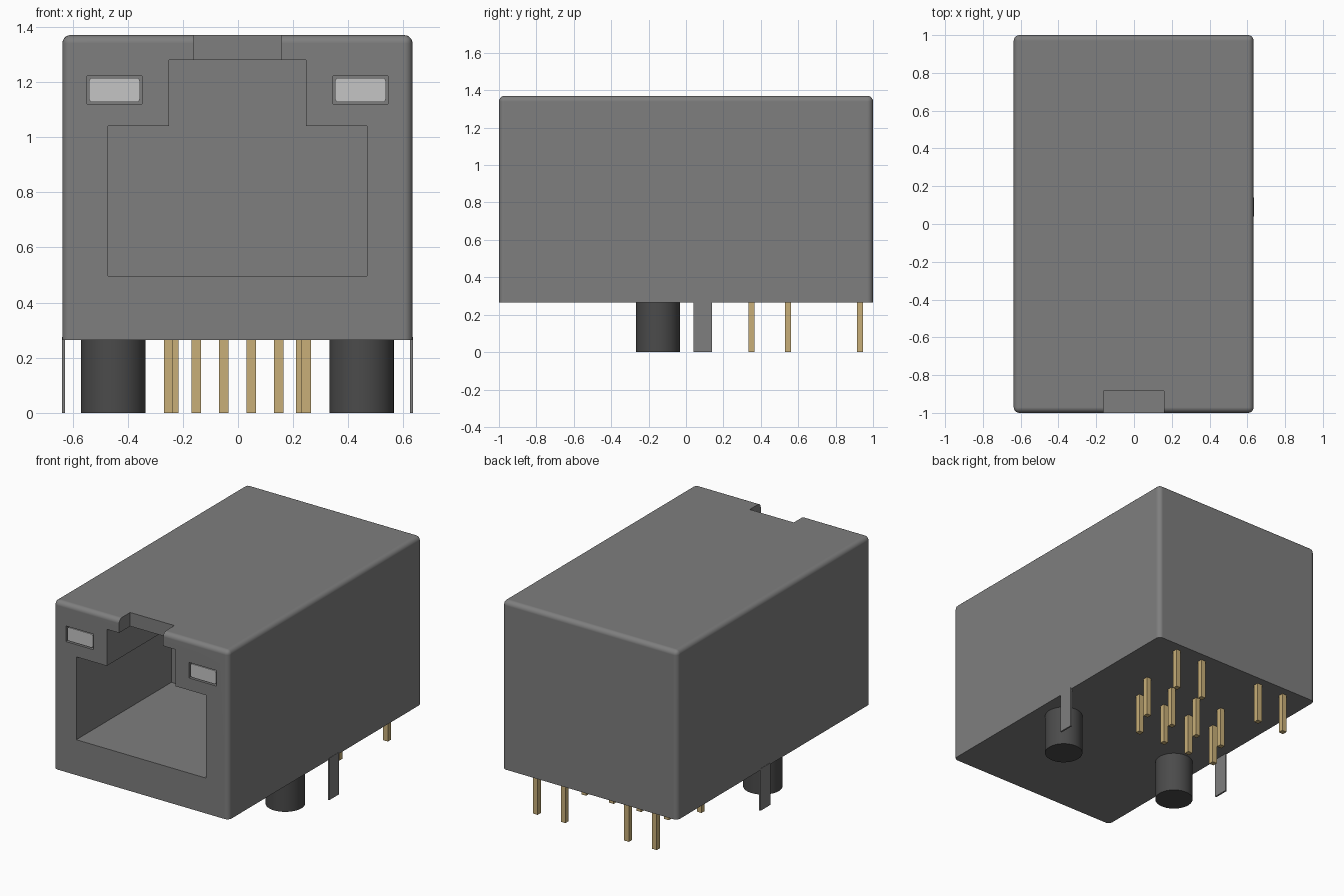
import bpy
import bmesh
import math
from mathutils import Matrix

cube = bpy.data.objects.get("Cube")
if cube:
    bpy.data.objects.remove(cube, do_unlink=True)

CX = -0.002        # centre line of the housing
BASE = 0.265       # underside of the housing
TOP = 1.37
HALF_W = 0.635
CAVITY_BACK = -0.015


def material(name, r, g, b):
    m = bpy.data.materials.new(name)
    m.use_nodes = True
    m.diffuse_color = (r, g, b, 1)
    m.node_tree.nodes["Principled BSDF"].inputs["Base Color"].default_value = (r, g, b, 1)
    return m


GREY = material("housing_grey", 0.21, 0.21, 0.21)
DARK = material("peg_dark_grey", 0.07, 0.07, 0.07)
LIGHT = material("lens_light_grey", 0.56, 0.56, 0.56)
GOLD = material("pin_gold", 0.58, 0.43, 0.19)


def finish(bm, name, mat):
    bmesh.ops.recalc_face_normals(bm, faces=bm.faces)
    mesh = bpy.data.meshes.new(name)
    bm.to_mesh(mesh)
    bm.free()
    obj = bpy.data.objects.new(name, mesh)
    bpy.context.collection.objects.link(obj)
    mesh.materials.append(mat)
    return obj


def box_bm(x, y, z):
    """Box between the (low, high) limits on each axis."""
    bm = bmesh.new()
    size = [b - a for a, b in (x, y, z)]
    mid = [(a + b) / 2 for a, b in (x, y, z)]
    bmesh.ops.create_cube(bm, size=1, matrix=Matrix.Translation(mid) @ Matrix.Diagonal((*size, 1)))
    return bm


def box(name, x, y, z, mat):
    return finish(box_bm(x, y, z), name, mat)


def activate(obj):
    bpy.ops.object.select_all(action='DESELECT')
    obj.select_set(True)
    bpy.context.view_layer.objects.active = obj


def cut(obj, cutter):
    mod = obj.modifiers.new("cut", 'BOOLEAN')
    mod.operation = 'DIFFERENCE'
    mod.solver = 'EXACT'
    mod.object = cutter
    activate(obj)
    bpy.ops.object.modifier_apply(modifier=mod.name)
    bpy.data.objects.remove(cutter, do_unlink=True)


# Housing: rounded on every edge except around the underside
bm = box_bm((CX - HALF_W, CX + HALF_W), (-1, 1), (BASE, TOP))
edges = [e for e in bm.edges if max(v.co.z for v in e.verts) > 1]
bmesh.ops.bevel(bm, geom=edges, offset=0.03, segments=5, profile=0.5, affect='EDGES')
housing = finish(bm, "housing", GREY)

# Stepped plug opening
half = [(0.47, 0.497), (0.47, 1.04), (0.249, 1.04), (0.249, 1.28)]
outline = half + [(-x, z) for x, z in reversed(half)]
bm = bmesh.new()
face = bm.faces.new([bm.verts.new((CX + x, -1.1, z)) for x, z in outline])
ext = bmesh.ops.extrude_face_region(bm, geom=[face])
moved = [v for v in ext["geom"] if isinstance(v, bmesh.types.BMVert)]
bmesh.ops.translate(bm, verts=moved, vec=(0, CAVITY_BACK + 1.1, 0))
cut(housing, finish(bm, "opening_cutter", GREY))

# Latch notch in the top front edge
cut(housing, box("notch_cutter", (CX - 0.16, CX + 0.16), (-1.1, -0.885), (1.2, 1.5), GREY))

# Indicator windows and their lenses
for side, label in ((1, "left"), (-1, "right")):
    x = CX + side * 0.446
    cut(housing, box("window_cutter", (x - 0.1, x + 0.1), (-1.1, -0.975), (1.12, 1.222), GREY))
    bm = box_bm((x - 0.092, x + 0.092), (-0.995, -0.97), (1.127, 1.215))
    corners = [e for e in bm.edges if abs(e.verts[0].co.y - e.verts[1].co.y) > 0.01]
    bmesh.ops.bevel(bm, geom=corners, offset=0.012, segments=3, profile=0.5, affect='EDGES')
    finish(bm, label + "_indicator_lens", LIGHT)

activate(housing)
bpy.ops.object.shade_smooth_by_angle(angle=math.radians(30))
weighted = housing.modifiers.new("weighted_normals", 'WEIGHTED_NORMAL')
weighted.keep_sharp = True

# Locating pegs and side grounding tabs
for side, label in ((1, "left"), (-1, "right")):
    bm = bmesh.new()
    bmesh.ops.create_cone(bm, cap_ends=True, segments=48, radius1=0.117, radius2=0.117,
                          depth=BASE + 0.01,
                          matrix=Matrix.Translation((CX + side * 0.45, -0.15, (BASE + 0.01) / 2)))
    peg = finish(bm, label + "_locating_peg", DARK)
    activate(peg)
    bpy.ops.object.shade_smooth_by_angle(angle=math.radians(30))
    xs = sorted((CX + side * 0.626, CX + side * 0.637))
    box(label + "_grounding_tab", xs, (0.04, 0.14), (0, BASE + 0.01), GREY)

# Solder pins: two staggered signal rows and a back indicator row
rows = {
    "front_pin": (0.35, (-0.35, -0.15, 0.05, 0.25)),
    "middle_pin": (0.545, (-0.25, -0.05, 0.15, 0.35)),
    "back_pin": (0.93, (-0.432, -0.23, 0.23, 0.432)),
}
R = 0.017
for name, (y, xs) in rows.items():
    for i, x in enumerate(xs):
        box(f"{name}_{i + 1}", (CX + x - R, CX + x + R), (y - R, y + R), (0, BASE + 0.01), GOLD)
